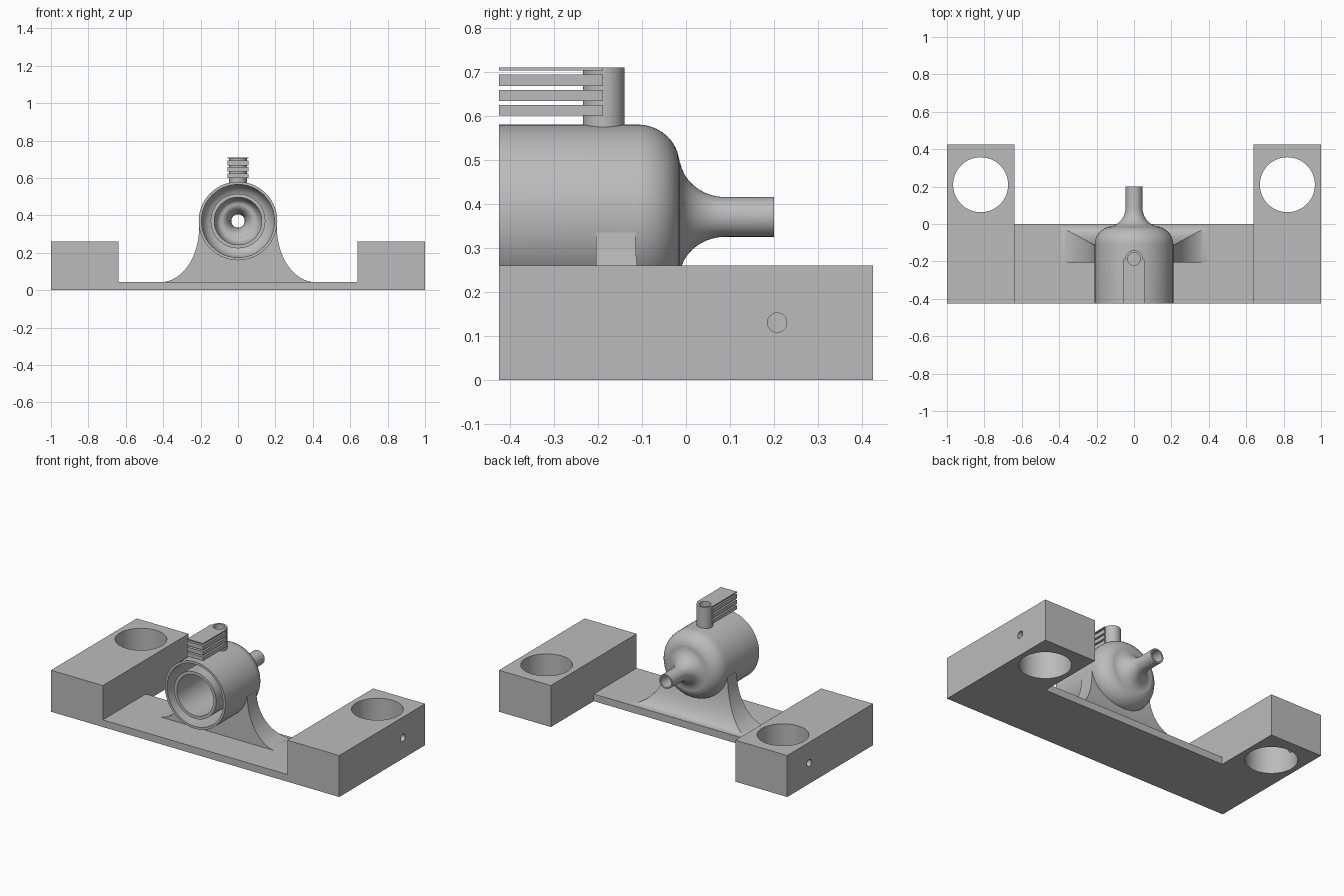
import bpy, bmesh
from math import sin, cos, pi, radians
from mathutils import Matrix, Vector

if "Cube" in bpy.data.objects:
    bpy.data.objects.remove(bpy.data.objects["Cube"], do_unlink=True)

grey = bpy.data.materials.new("plain_grey")
grey.use_nodes = True
tone = (0.5, 0.5, 0.5, 1)
grey.diffuse_color = tone
grey.node_tree.nodes["Principled BSDF"].inputs["Base Color"].default_value = tone

AXIS_Z = 0.37      # height of the vessel axis
FRONT = -0.425
INLET_Y = -0.187


def finish(name, bm):
    bmesh.ops.recalc_face_normals(bm, faces=bm.faces)
    mesh = bpy.data.meshes.new(name)
    bm.to_mesh(mesh)
    bm.free()
    obj = bpy.data.objects.new(name, mesh)
    bpy.context.collection.objects.link(obj)
    mesh.materials.append(grey)
    return obj


def box(name, lo, hi):
    bm = bmesh.new()
    bmesh.ops.create_cube(bm, size=1)
    for v in bm.verts:
        v.co = [l + (c + 0.5) * (h - l) for c, l, h in zip(v.co, lo, hi)]
    return finish(name, bm)


def cylinder(name, start, end, radius, sides=64):
    a, b = Vector(start), Vector(end)
    turn = (b - a).to_track_quat("Z", "Y").to_matrix().to_4x4()
    bm = bmesh.new()
    bmesh.ops.create_cone(bm, cap_ends=True, segments=sides, radius1=radius, radius2=radius,
                          depth=(b - a).length, matrix=Matrix.Translation((a + b) / 2) @ turn)
    return finish(name, bm)


def lathe(name, profile):
    """Closed (y, radius) outline spun about the vessel axis."""
    bm = bmesh.new()
    verts = [bm.verts.new((r, y, AXIS_Z)) for y, r in profile]
    edges = [bm.edges.new((v, verts[i - 1])) for i, v in enumerate(verts)]
    bmesh.ops.spin(bm, geom=verts + edges, cent=(0, 0, AXIS_Z), axis=(0, 1, 0),
                   angle=2 * pi, steps=72, use_merge=True)
    bmesh.ops.remove_doubles(bm, verts=bm.verts, dist=1e-5)
    return finish(name, bm)


def arc(cy, cr, ry, rr, a0, a1, n=10):
    angles = [radians(a0 + (a1 - a0) * i / n) for i in range(n + 1)]
    return [(cy + ry * cos(a), cr + rr * sin(a)) for a in angles]


def activate(obj):
    bpy.ops.object.select_all(action="DESELECT")
    obj.select_set(True)
    bpy.context.view_layer.objects.active = obj


def cut(obj, *cutters):
    activate(obj)
    for c in cutters:
        mod = obj.modifiers.new("cut", "BOOLEAN")
        mod.operation, mod.solver, mod.object = "DIFFERENCE", "EXACT", c
        bpy.ops.object.modifier_apply(modifier=mod.name)
        bpy.data.objects.remove(c, do_unlink=True)


def smooth(obj):
    activate(obj)
    bpy.ops.object.shade_smooth_by_angle(angle=radians(30))


# Base plate and the two mounting blocks with bolt and set-screw holes
box("base_plate", (-0.64, FRONT, 0), (0.64, 0, 0.045))
for side, s in (("left", 1), ("right", -1)):
    x0, x1 = sorted((s * 0.64, s))
    block = box(side + "_block", (x0, FRONT, 0), (x1, -FRONT, 0.26))
    cut(block,
        cylinder("bolt_cutter", (s * 0.82, 0.21, -0.1), (s * 0.82, 0.21, 0.4), 0.147),
        cylinder("screw_cutter", (s * 0.9, 0.207, 0.13), (s * 1.1, 0.207, 0.13), 0.022, 32))
    smooth(block)

# Double-walled vessel: outer jacket, back nozzle, inner chamber, open groove
outline = [(FRONT, 0.21)]
outline += arc(-0.11, 0.12, 0.095, 0.09, 90, 0)
outline += arc(0.09, 0.14, 0.105, 0.095, 180, 270)
outline += [(0.2, 0.045), (0.2, 0.036)]
outline += arc(0.06, 0.09, 0.11, 0.054, 270, 180)
outline += arc(-0.13, 0.09, 0.08, 0.037, 0, 90)
outline += [(FRONT, 0.127), (FRONT, 0.146)]
outline += arc(-0.13, 0.1, 0.09, 0.046, 90, 10)
outline += arc(-0.11, 0.12, 0.08, 0.075, 5, 90)
outline += [(FRONT, 0.195)]
vessel = lathe("vessel", outline)


def bore():
    return cylinder("bore_cutter", (0, INLET_Y, 0.54), (0, INLET_Y, 0.8), 0.034, 48)


cut(vessel, bore())
smooth(vessel)

# Inlet pipe on top, with a stack of thin fins running to the front
inlet = cylinder("inlet_pipe", (0, INLET_Y, 0.57), (0, INLET_Y, 0.71), 0.047, 48)
cut(inlet, bore())
smooth(inlet)
for i, (z0, z1) in enumerate([(0.6, 0.624), (0.634, 0.658), (0.668, 0.694), (0.703, 0.71)]):
    fin = box(f"fin_{i + 1}", (-0.055, FRONT, z0), (0.055, -0.189, z1))
    cut(fin, bore())

# Flared pedestal: concave on the sides and back, upright at the front
bm = bmesh.new()
rings = []
for i in range(17):
    a = i / 16 * pi / 2
    flare, z = 1 - cos(a), 0.335 - 0.292 * sin(a)
    x, back = 0.208 + 0.207 * flare, -0.115 + 0.113 * flare
    rings.append([bm.verts.new(p) for p in
                  ((-x, -0.205, z), (x, -0.205, z), (x, back, z), (-x, back, z))])
for upper, lower in zip(rings, rings[1:]):
    for k in range(4):
        bm.faces.new((upper[k - 1], upper[k], lower[k], lower[k - 1]))
bm.faces.new(rings[0])
bm.faces.new(rings[-1])
pedestal = finish("pedestal", bm)
cut(pedestal, cylinder("body_cutter", (0, -0.5, AXIS_Z), (0, -0.09, AXIS_Z), 0.203, 72))
smooth(pedestal)
